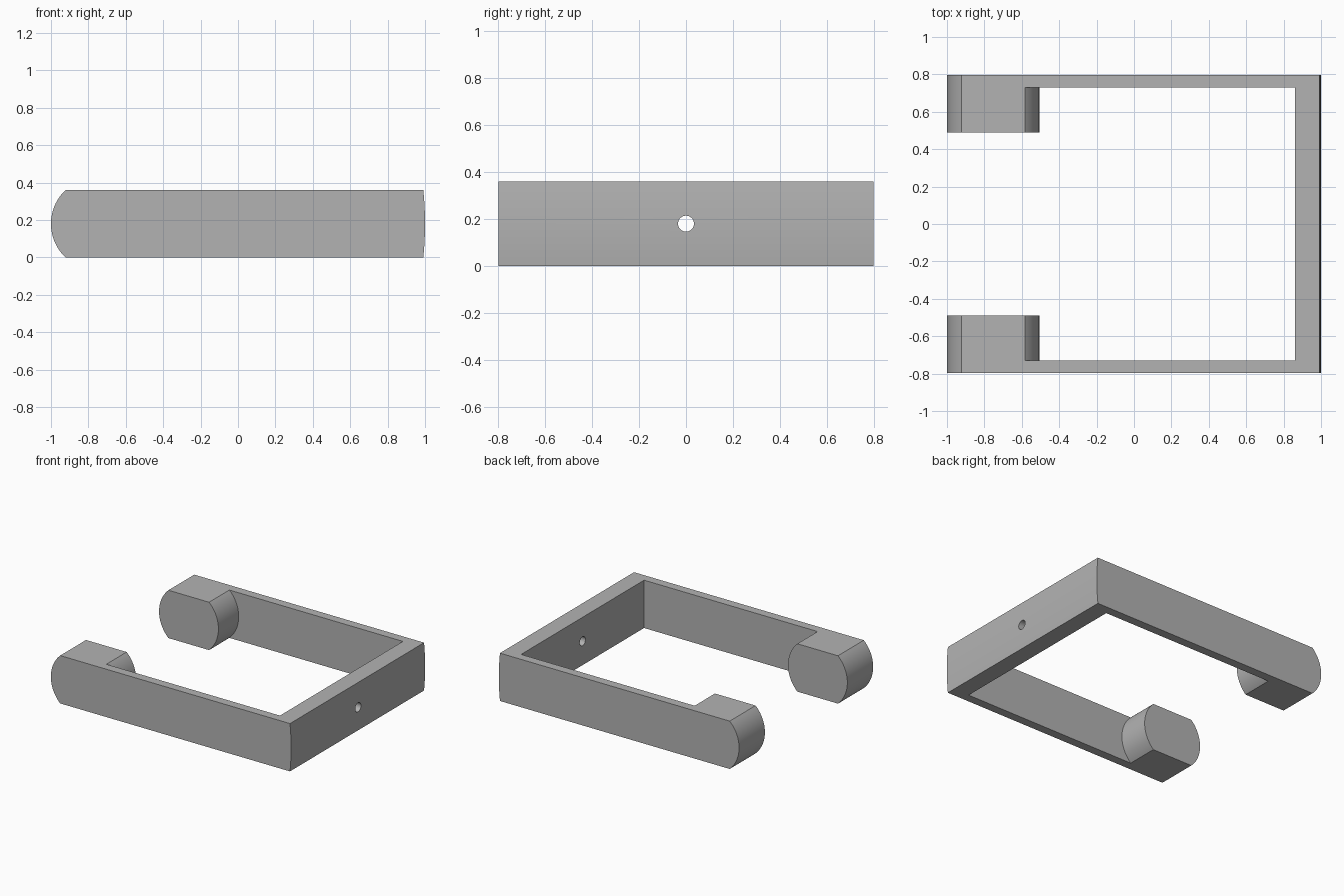
import bpy, bmesh, math
from mathutils import Matrix

if "Cube" in bpy.data.objects:
    bpy.data.objects.remove(bpy.data.objects["Cube"], do_unlink=True)

HEIGHT = 0.36
MID = HEIGHT / 2
HALF_WIDTH = 0.797     # outer faces of the arms
ARM_INNER = 0.731      # inner faces of the arms
PAD_INNER = 0.49       # inner faces of the round end pads
PAD_X, PAD_R = -0.753, 0.247
PANEL_INNER = 0.861    # inner face of the cross panel

grey = bpy.data.materials.new("plain grey")
grey.use_nodes = True
grey.diffuse_color = (0.45, 0.45, 0.45, 1)
grey.node_tree.nodes["Principled BSDF"].inputs["Base Color"].default_value = grey.diffuse_color


def arc(radius, side, steps):
    """Arc about the pad axis, from bottom to top of the frame."""
    limit = math.asin(MID / radius)
    angles = [limit * (2 * i / steps - 1) for i in range(steps + 1)]
    return [(PAD_X + side * radius * math.cos(a), MID + radius * math.sin(a)) for a in angles]


def extrude(name, outline, half):
    """Extrude an x-z outline between y = -half and y = half."""
    bm = bmesh.new()
    face = bm.faces.new([bm.verts.new((x, -half, z)) for x, z in outline])
    new = bmesh.ops.extrude_face_region(bm, geom=[face])["geom"]
    moved = [v for v in new if isinstance(v, bmesh.types.BMVert)]
    bmesh.ops.translate(bm, verts=moved, vec=(0, 2 * half, 0))
    bmesh.ops.recalc_face_normals(bm, faces=bm.faces)
    return to_object(name, bm)


def to_object(name, bm):
    mesh = bpy.data.meshes.new(name)
    bm.to_mesh(mesh)
    bm.free()
    mesh.materials.append(grey)
    obj = bpy.data.objects.new(name, mesh)
    bpy.context.collection.objects.link(obj)
    return obj


# Frame blank: round at the pad end, slightly bowed at the panel end
frame = extrude("frame", arc(PAD_R, -1, 32)[::-1] + arc(1 - PAD_X, 1, 12), HALF_WIDTH)

# Pocket between the arms, ending on the round pads
pad = arc(PAD_R, 1, 32)
low, high = -0.1, HEIGHT + 0.1
pocket = extrude("pocket_cutter", [(pad[0][0], low)] + pad + [
    (pad[-1][0], high), (PANEL_INNER, high), (PANEL_INNER, low)], ARM_INNER)

# Open mouth between the two pads
mouth = extrude("mouth_cutter", [(-1.2, low), (0, low), (0, high), (-1.2, high)], PAD_INNER)

# Small hole through the cross panel
bm = bmesh.new()
bmesh.ops.create_cone(bm, cap_ends=True, segments=32, radius1=0.034, radius2=0.034, depth=0.5,
                      matrix=Matrix.Translation((0.95, 0, MID)) @ Matrix.Rotation(math.pi / 2, 4, "Y"))
hole = to_object("hole_cutter", bm)

# Cut the frame and discard the cutters
bpy.ops.object.select_all(action="DESELECT")
bpy.context.view_layer.objects.active = frame
frame.select_set(True)
for cutter in (pocket, mouth, hole):
    cutter.hide_render = True
    mod = frame.modifiers.new(cutter.name, "BOOLEAN")
    mod.operation = "DIFFERENCE"
    mod.solver = "EXACT"
    mod.object = cutter
    bpy.ops.object.modifier_apply(modifier=mod.name)
    bpy.data.objects.remove(cutter, do_unlink=True)

bpy.ops.object.shade_smooth_by_angle(angle=math.radians(25))
